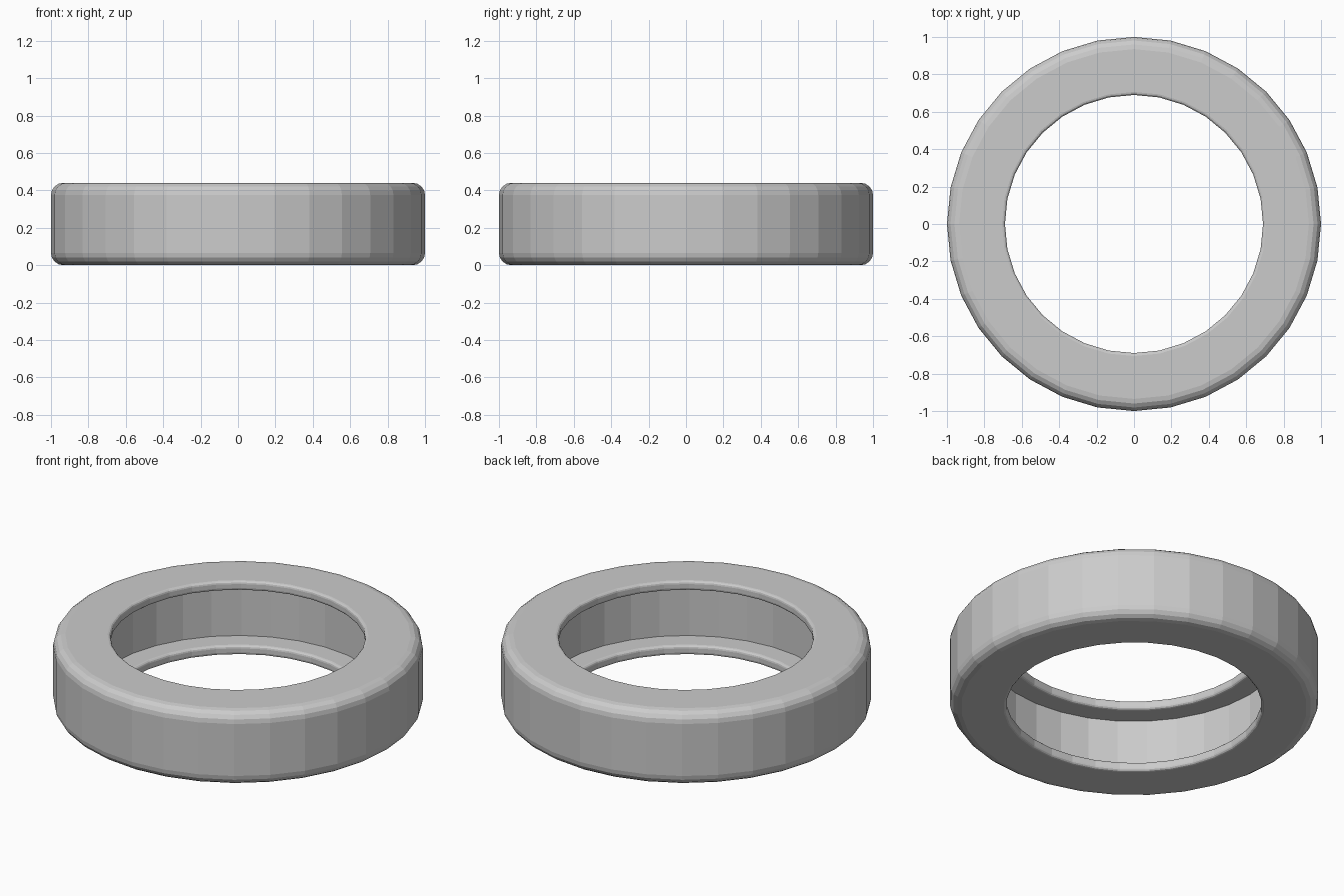
import bpy, bmesh
from math import sin, cos, pi, radians

if "Cube" in bpy.data.objects:
    bpy.data.objects.remove(bpy.data.objects["Cube"])

SIDES = 32
HEIGHT = 0.44
OUTER, INNER, CAVITY = 1.0, 0.69, 0.82
WALL = 0.056          # sidewall thickness
SHOULDER = 0.065      # rounding of the outer corners
LIP = 0.016           # rounding of the rim lips


def arc(cx, cz, r, start, end, steps):
    """Points along a circular arc in the (radius, z) plane."""
    return [(cx + r * cos(radians(start + (end - start) * i / steps)),
             cz + r * sin(radians(start + (end - start) * i / steps)))
            for i in range(steps + 1)]


# Lower half of the section, from the cavity wall round to the outer wall
half = [(CAVITY, WALL)]
half += arc(INNER + LIP, WALL - LIP, LIP, 90, 180, 3)
half += arc(INNER + LIP, LIP, LIP, 180, 270, 3)
half += arc(OUTER - SHOULDER, SHOULDER, SHOULDER, 270, 360, 4)

# Mirror it to close the section
section = half + [(r, HEIGHT - z) for r, z in reversed(half)]

# Hollow tyre: revolve the section about z
bm = bmesh.new()
rings = []
for i in range(SIDES):
    a = 2 * pi * i / SIDES
    rings.append([bm.verts.new((r * cos(a), r * sin(a), z)) for r, z in section])
n = len(section)
for i in range(SIDES):
    p, q = rings[i], rings[(i + 1) % SIDES]
    for j in range(n):
        k = (j + 1) % n
        bm.faces.new((p[j], q[j], q[k], p[k]))
bmesh.ops.recalc_face_normals(bm, faces=bm.faces)

mesh = bpy.data.meshes.new("tyre")
bm.to_mesh(mesh)
bm.free()
tyre = bpy.data.objects.new("tyre", mesh)
bpy.context.collection.objects.link(tyre)
